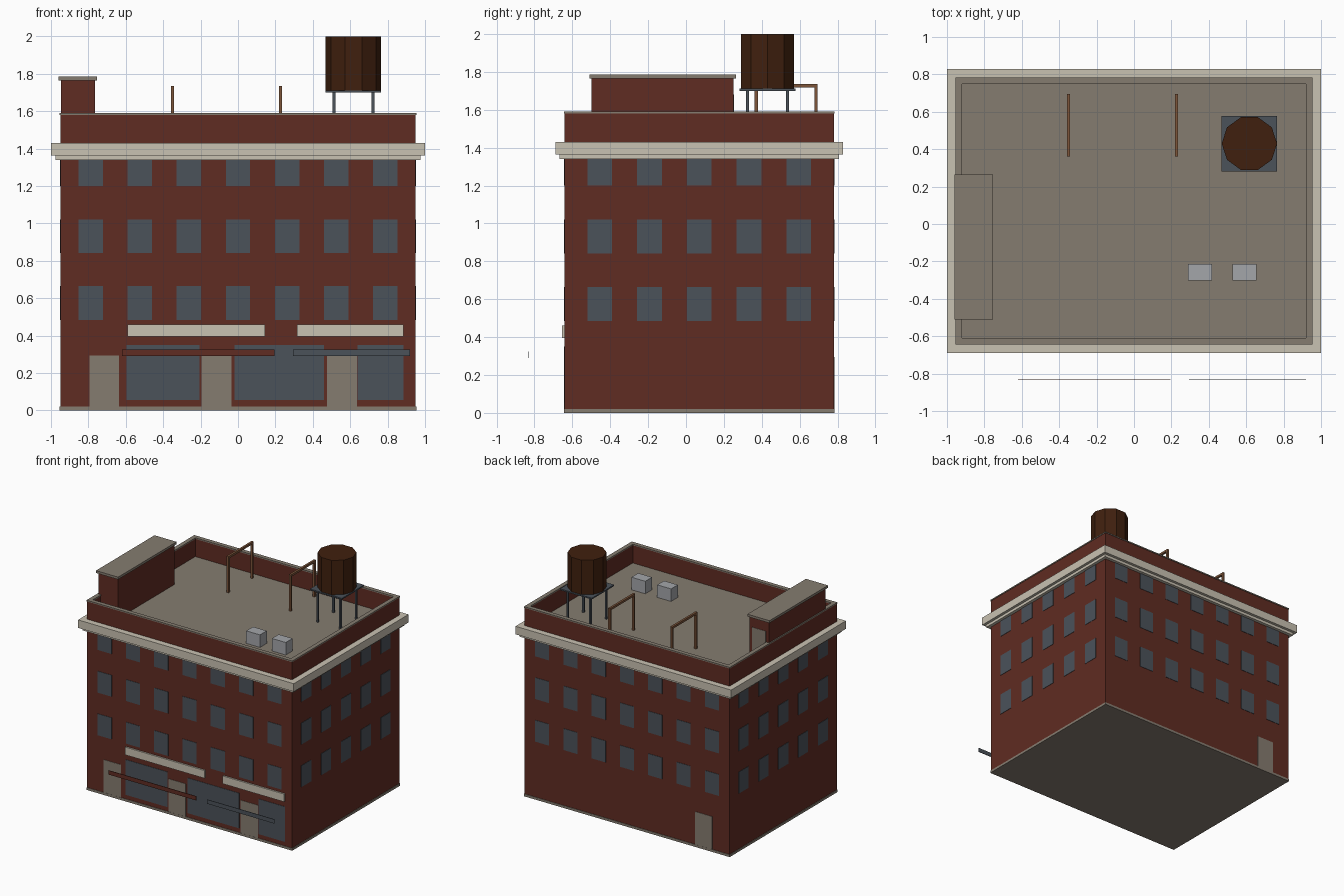
import bpy
import bmesh
from math import pi
from mathutils import Matrix, Vector

if "Cube" in bpy.data.objects:
    bpy.data.objects.remove(bpy.data.objects["Cube"], do_unlink=True)


def material(name, r, g, b):
    m = bpy.data.materials.new(name)
    m.use_nodes = True
    m.diffuse_color = (r, g, b, 1)
    bsdf = next(n for n in m.node_tree.nodes if n.type == "BSDF_PRINCIPLED")
    bsdf.inputs["Base Color"].default_value = (r, g, b, 1)
    bsdf.inputs["Roughness"].default_value = 0.9
    return m


BRICK = material("brick red", 0.117, 0.025, 0.016)
STONE = material("taupe stone", 0.235, 0.202, 0.162)
CREAM = material("cream trim", 0.584, 0.539, 0.445)
GLASS = material("slate blue", 0.07, 0.084, 0.102)
WOOD = material("tank wood", 0.051, 0.0144, 0.0044)
METAL = material("light grey metal", 0.37, 0.38, 0.40)
PIPE = material("rusty pipe", 0.205, 0.091, 0.042)


def add_box(bm, x, y, z):
    """Add a box given its (min, max) range on each axis."""
    size = Vector((x[1] - x[0], y[1] - y[0], z[1] - z[0]))
    mid = Vector((sum(x) / 2, sum(y) / 2, sum(z) / 2))
    bmesh.ops.create_cube(bm, size=1, matrix=Matrix.Translation(mid) @ Matrix.Diagonal(size.to_4d()))


def finish(name, bm, mat):
    mesh = bpy.data.meshes.new(name)
    bm.to_mesh(mesh)
    bm.free()
    mesh.materials.append(mat)
    obj = bpy.data.objects.new(name, mesh)
    bpy.context.collection.objects.link(obj)
    return obj


def boxes(name, mat, *ranges):
    bm = bmesh.new()
    for r in ranges:
        add_box(bm, *r)
    return finish(name, bm, mat)


CY = 0.07            # centre of the block along y
HX, HY = 0.95, 0.71  # half sizes of the brick block
ROOF = 1.43


def ring(name, mat, outer, inner, z0, z1):
    """Rectangular frame around the block, offsets measured from the wall."""
    bm = bmesh.new()
    loops = []
    for off, z in ((outer, z0), (outer, z1), (inner, z1), (inner, z0)):
        x, y = HX + off, HY + off
        loops.append([bm.verts.new((sx * x, CY + sy * y, z))
                      for sx, sy in ((-1, -1), (1, -1), (1, 1), (-1, 1))])
    for a in range(4):
        lower, upper = loops[a], loops[(a + 1) % 4]
        for i in range(4):
            j = (i + 1) % 4
            bm.faces.new((lower[i], lower[j], upper[j], upper[i]))
    bmesh.ops.recalc_face_normals(bm, faces=bm.faces)
    return finish(name, bm, mat)


def plate(side, u, z, depth=0.003):
    """Range of a thin plate on a wall; u runs along x or y."""
    if side in ("front", "back"):
        wall = CY + (HY if side == "back" else -HY)
        out = depth if side == "back" else -depth
        return u, tuple(sorted((wall - out, wall + out))), z
    wall = HX if side == "left" else -HX
    return (wall - depth, wall + depth), u, z


# Brick block, base, roof and parapet
boxes("brick_block", BRICK, ((-HX, HX), (CY - HY, CY + HY), (0.015, 1.41)))
boxes("base_plinth", STONE, ((-0.954, 0.954), (CY - 0.714, CY + 0.714), (0, 0.02)))
boxes("roof_deck", STONE, ((-0.94, 0.94), (CY - 0.70, CY + 0.70), (1.40, ROOF)))
ring("parapet", BRICK, 0, -0.027, 1.40, 1.582)
ring("parapet_cap", STONE, 0.004, -0.031, 1.58, 1.59)

# Stepped cornice
ring("lower_cornice", CREAM, 0.027, -0.01, 1.34, 1.365)
ring("upper_cornice", CREAM, 0.05, -0.01, 1.363, 1.43)

# Window grid on all four walls
for side, count, mid in (("front", 7, 0), ("back", 7, 0), ("left", 5, CY), ("right", 5, CY)):
    panes = []
    for col in range(count):
        u = mid + (col - (count - 1) / 2) * 0.2625
        for z in (0.485, 0.842, 1.2):
            panes.append(plate(side, (u - 0.065, u + 0.065), (z, z + 0.18)))
    boxes(side + "_windows", GLASS, *panes)

# Doors and shop windows
boxes("front_doors", STONE, *[plate("front", (x, x + 0.16), (0.02, 0.295))
                              for x in (-0.795, -0.195, 0.475)])
boxes("back_door", STONE, plate("back", (-0.79, -0.63), (0.02, 0.295)))
boxes("shop_windows", GLASS, *[plate("front", u, (0.055, 0.35))
                               for u in ((-0.595, -0.205), (-0.02, 0.46), (0.64, 0.885))])

# Blank sign boards and awning edges
boxes("sign_boards", CREAM, *[plate("front", u, (0.395, 0.46), 0.014)
                              for u in ((-0.59, 0.145), (0.315, 0.885))])
AWNING_Y, AWNING_Z = (-0.832, -0.828), (0.29, 0.325)
boxes("red_awning_edge", BRICK, ((-0.62, 0.195), AWNING_Y, AWNING_Z))
boxes("blue_awning_edge", GLASS, ((0.295, 0.92), AWNING_Y, AWNING_Z))

# Stair house on the roof
boxes("stair_house", BRICK, ((-0.945, -0.765), (-0.50, 0.25), (1.41, 1.767)))
boxes("stair_house_cap", STONE, ((-0.96, -0.755), (-0.51, 0.265), (1.765, 1.785)))
boxes("stair_house_door", STONE, ((-0.915, -0.79), (0.247, 0.253), (ROOF, 1.68)))

# Water tank on its stand
TX, TY = 0.617, 0.43
bm = bmesh.new()
bmesh.ops.create_cone(bm, cap_ends=True, segments=10, radius1=0.148, radius2=0.148, depth=0.29,
                      matrix=Matrix.Translation((TX, TY, 1.855)))
for v in bm.verts:  # put corners on the x axis
    v.co = Matrix.Translation((TX, TY, 0)) @ Matrix.Rotation(pi / 2, 4, "Z") @ (v.co - Vector((TX, TY, 0)))
finish("water_tank", bm, WOOD)
boxes("tank_platform", GLASS, ((TX - 0.148, TX + 0.148), (TY - 0.148, TY + 0.148), (1.70, 1.711)))
boxes("tank_legs", GLASS, *[((TX + sx - 0.008, TX + sx + 0.008), (TY + sy - 0.008, TY + sy + 0.008),
                             (ROOF - 0.01, 1.702)) for sx in (-0.105, 0.105) for sy in (-0.105, 0.105)])

# Pipe arches
for name, x in (("right_pipe", -0.35), ("left_pipe", 0.227)):
    span = (x - 0.009, x + 0.009)
    boxes(name, PIPE, (span, (0.362, 0.38), (ROOF - 0.01, 1.72)),
          (span, (0.677, 0.695), (ROOF - 0.01, 1.72)),
          (span, (0.362, 0.695), (1.717, 1.735)))

# Air conditioner units
boxes("air_units", METAL, *[((x, x + 0.128), (-0.303, -0.213), (ROOF - 0.01, 1.535))
                            for x in (0.288, 0.527)])
